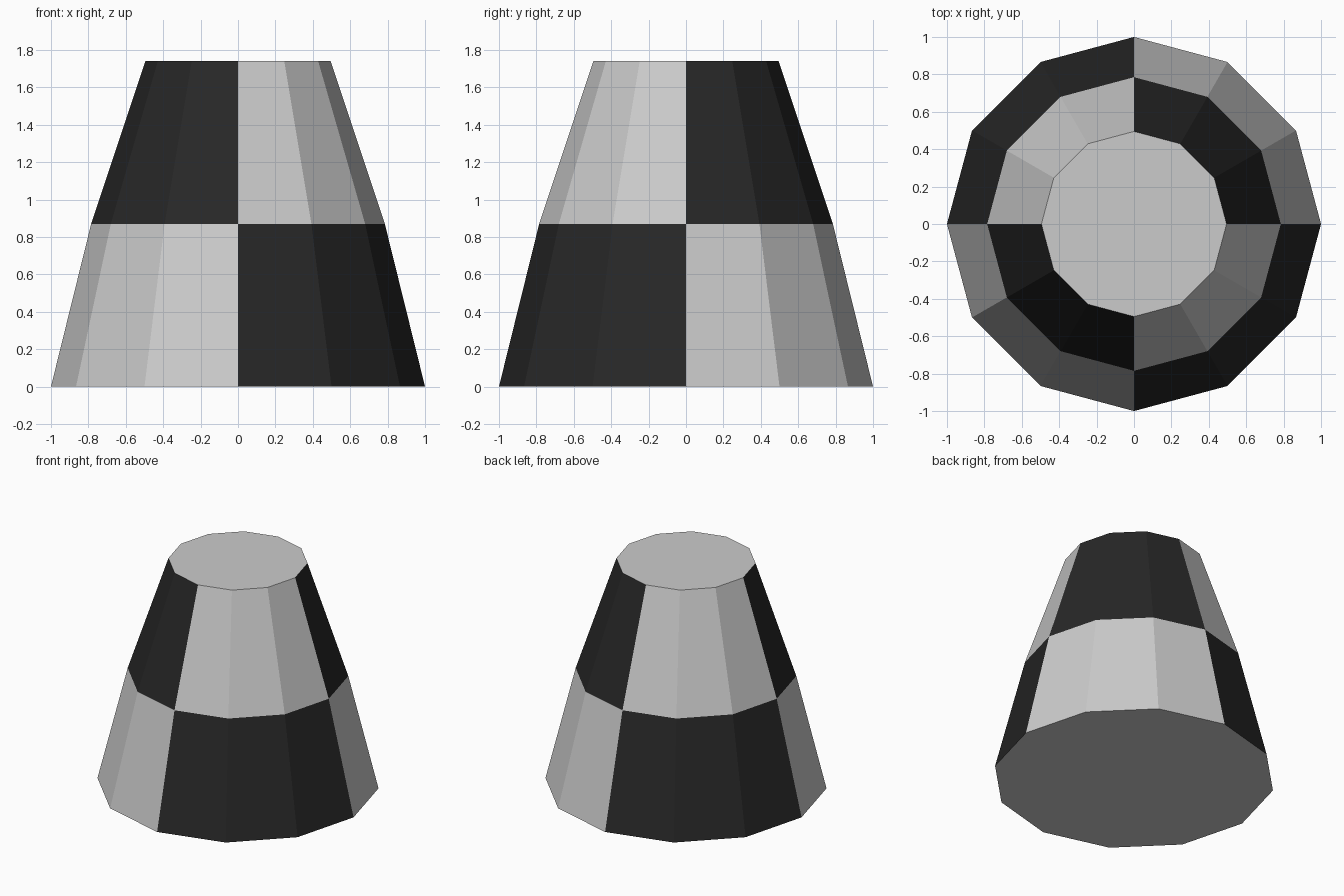
import bpy, bmesh
from math import cos, sin, pi

if "Cube" in bpy.data.objects:
    bpy.data.objects.remove(bpy.data.objects["Cube"])

SIDES = 12
PROFILE = [(1.0, 0.0), (0.785, 0.87), (0.495, 1.74)]  # radius, height

def material(name, value):
    m = bpy.data.materials.new(name)
    m.diffuse_color = (value, value, value, 1)
    m.use_nodes = True
    m.node_tree.nodes["Principled BSDF"].inputs["Base Color"].default_value = m.diffuse_color
    return m

bm = bmesh.new()
rings = [[bm.verts.new((r * cos(2 * pi * i / SIDES), r * sin(2 * pi * i / SIDES), z))
          for i in range(SIDES)] for r, z in PROFILE]

# Two bands of side panels, chequered by quadrant
for band in range(2):
    low, high = rings[band], rings[band + 1]
    for i in range(SIDES):
        j = (i + 1) % SIDES
        face = bm.faces.new((low[i], low[j], high[j], high[i]))
        quadrant = i * 4 // SIDES
        face.material_index = (quadrant + band + 1) % 2 == 0

# Bottom and top caps
bm.faces.new(rings[0][::-1])
bm.faces.new(rings[-1])

mesh = bpy.data.meshes.new("chequered_cone")
bm.to_mesh(mesh)
bm.free()
mesh.materials.append(material("grey", 0.8))
mesh.materials.append(material("black", 0.02))
body = bpy.data.objects.new("chequered_cone", mesh)
bpy.context.collection.objects.link(body)
